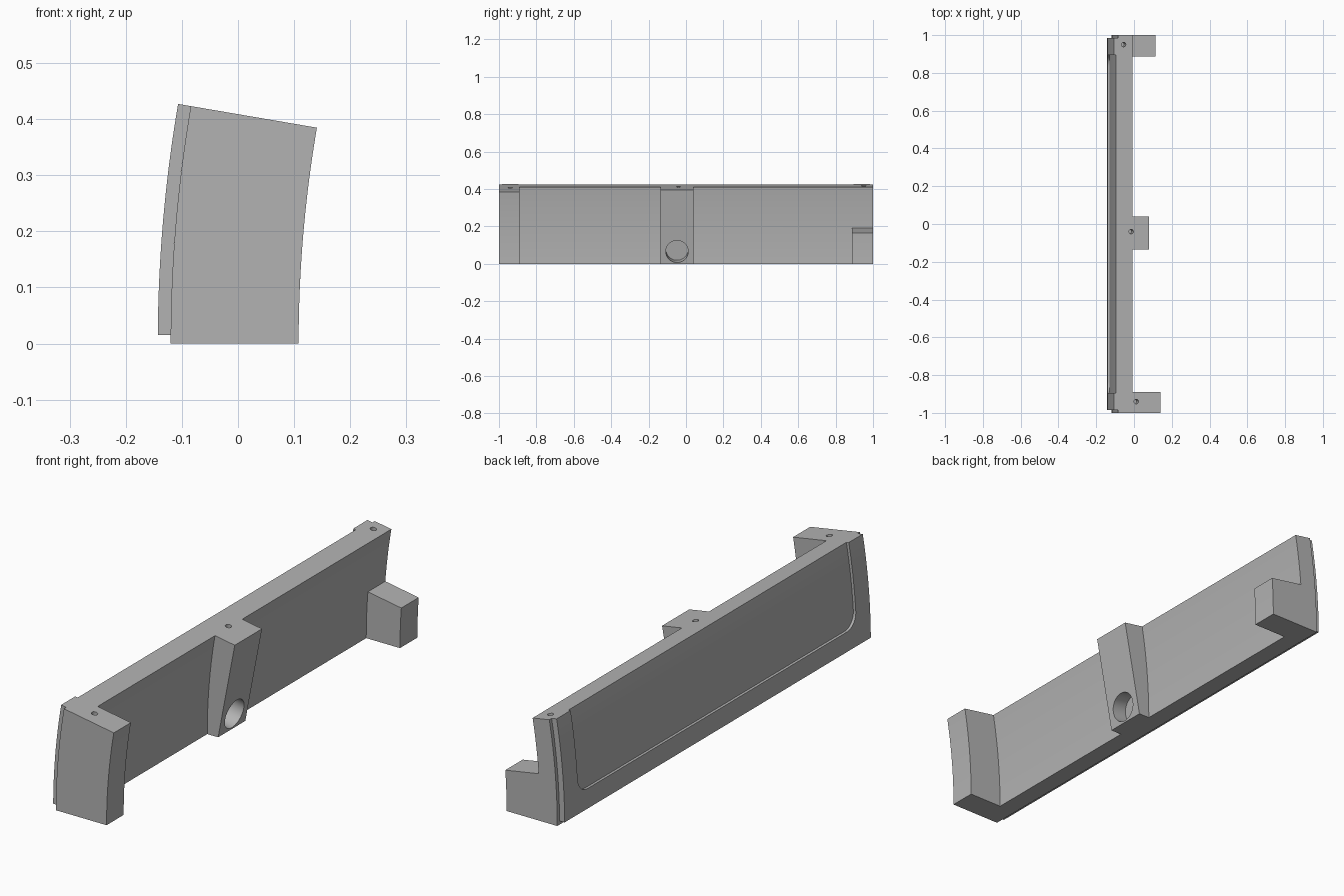
import bpy, bmesh, math
from mathutils import Vector

old = bpy.data.objects.get("Cube")
if old:
    bpy.data.objects.remove(old, do_unlink=True)

# One flat grey for everything
grey = bpy.data.materials.new("plain_grey")
grey.use_nodes = True
COLOUR = (0.45, 0.45, 0.45, 1)
grey.diffuse_color = COLOUR
grey.node_tree.nodes["Principled BSDF"].inputs["Base Color"].default_value = COLOUR

# All curved faces share one axis, parallel to y
CENTRE_X = 2.391
TOP = 0.1693
R_LIP, R_RECESS, R_BODY, R_WALL, R_LUG = 2.534, 2.523, 2.511, 2.435, 2.283


def polar(r, a):
    return (CENTRE_X - r * math.cos(a), r * math.sin(a))


def arc(r, a0, a1, n=20):
    return [polar(r, a0 + (a1 - a0) * i / n) for i in range(n + 1)]


def finish(name, bm):
    bmesh.ops.recalc_face_normals(bm, faces=bm.faces)
    mesh = bpy.data.meshes.new(name)
    bm.to_mesh(mesh)
    bm.free()
    ob = bpy.data.objects.new(name, mesh)
    bpy.context.collection.objects.link(ob)
    mesh.materials.append(grey)
    return ob


def prism(name, outline, offset):
    """Extrude a closed outline of 3D points by an offset."""
    bm = bmesh.new()
    face = bm.faces.new([bm.verts.new(p) for p in outline])
    new = bmesh.ops.extrude_face_region(bm, geom=[face])["geom"]
    moved = [v for v in new if isinstance(v, bmesh.types.BMVert)]
    bmesh.ops.translate(bm, verts=moved, vec=offset)
    return finish(name, bm)


def section(name, profile, y0, y1):
    return prism(name, [(x, y0, z) for x, z in profile], (0, y1 - y0, 0))


def curved(name, r_out, r_in, y0, y1, a0=0.0):
    profile = arc(r_out, a0, TOP) + arc(r_in, a0, TOP)[::-1]
    return section(name, profile, y0, y1)


def peg(name, centre, axis, radius, depth):
    """Cylinder centred on a surface point, reaching depth to each side."""
    bm = bmesh.new()
    bmesh.ops.create_cone(bm, cap_ends=True, segments=40, radius1=radius,
                          radius2=radius, depth=2 * depth)
    ob = finish(name, bm)
    ob.rotation_mode = 'QUATERNION'
    ob.rotation_quaternion = Vector(axis).to_track_quat('Z', 'Y')
    ob.location = centre
    return ob


def combine(target, tool, operation):
    tool.hide_render = True
    mod = target.modifiers.new(operation.lower(), 'BOOLEAN')
    mod.operation, mod.solver, mod.object = operation, 'EXACT', tool
    with bpy.context.temp_override(object=target, active_object=target):
        bpy.ops.object.modifier_apply(modifier=mod.name)
    bpy.data.objects.remove(tool, do_unlink=True)


def top_z(x):
    return 0.427 - math.tan(TOP) * (x + 0.107)


# Curved wall, with end lugs and middle rib fused to its inner side
body = curved("curved_wall", R_BODY, R_WALL, -1, 1)
R_IN = R_WALL + 0.03
combine(body, curved("front_lug", R_IN, R_LUG, -1, -0.89), 'UNION')

rib = arc(R_IN, 0, TOP) + [(0.08, top_z(0.08)), (0.005, 0)]
combine(body, section("middle_rib", rib, -0.135, 0.04), 'UNION')

lug_face = arc(R_LUG, 0, 0.0723, 8)
lug_end = lug_face[-1]
inner_x = -0.065
lug = lug_face + [(inner_x, lug_end[1] + math.tan(TOP) * (lug_end[0] - inner_x)),
                  (inner_x, 0)]
combine(body, section("back_lug", lug, 0.888, 1), 'UNION')

# Pin holes in the sloping top
for x, y in ((-0.055, 0.95), (-0.015, -0.04), (0.012, -0.94)):
    hole = peg("pin_hole", (x, y, top_z(x)), (math.sin(TOP), 0, math.cos(TOP)), 0.012, 0.06)
    combine(body, hole, 'DIFFERENCE')

# Round socket square to the slanted rib face
combine(body, peg("socket", (0.017, -0.048, 0.066), (1, 0, -0.19), 0.06, 0.065), 'DIFFERENCE')

# Outer skin, slightly shorter than the wall
START = 0.0059
skin = curved("outer_skin", R_RECESS, R_BODY, -0.985, 0.985, START)

# Raised border around a recess with rounded lower corners, open at the top
border = curved("raised_border", R_LIP, R_RECESS, -0.985, 0.985, START)
HALF, LOW, CORNER = 0.895, 0.095, 0.06
outline = [(-0.3, -HALF, 0.6)]
for side, start in ((-1, math.pi), (1, 1.5 * math.pi)):
    for i in range(9):
        a = start + i * math.pi / 16
        outline.append((-0.3, side * (HALF - CORNER) + CORNER * math.cos(a),
                        LOW + CORNER + CORNER * math.sin(a)))
outline.append((-0.3, HALF, 0.6))
combine(border, prism("recess_cutter", outline, (0.5, 0, 0)), 'DIFFERENCE')

# Smooth the curves, keep the edges sharp
for ob in (body, skin, border):
    bpy.ops.object.select_all(action='DESELECT')
    ob.select_set(True)
    bpy.context.view_layer.objects.active = ob
    bpy.ops.object.shade_smooth_by_angle(angle=math.radians(25))
